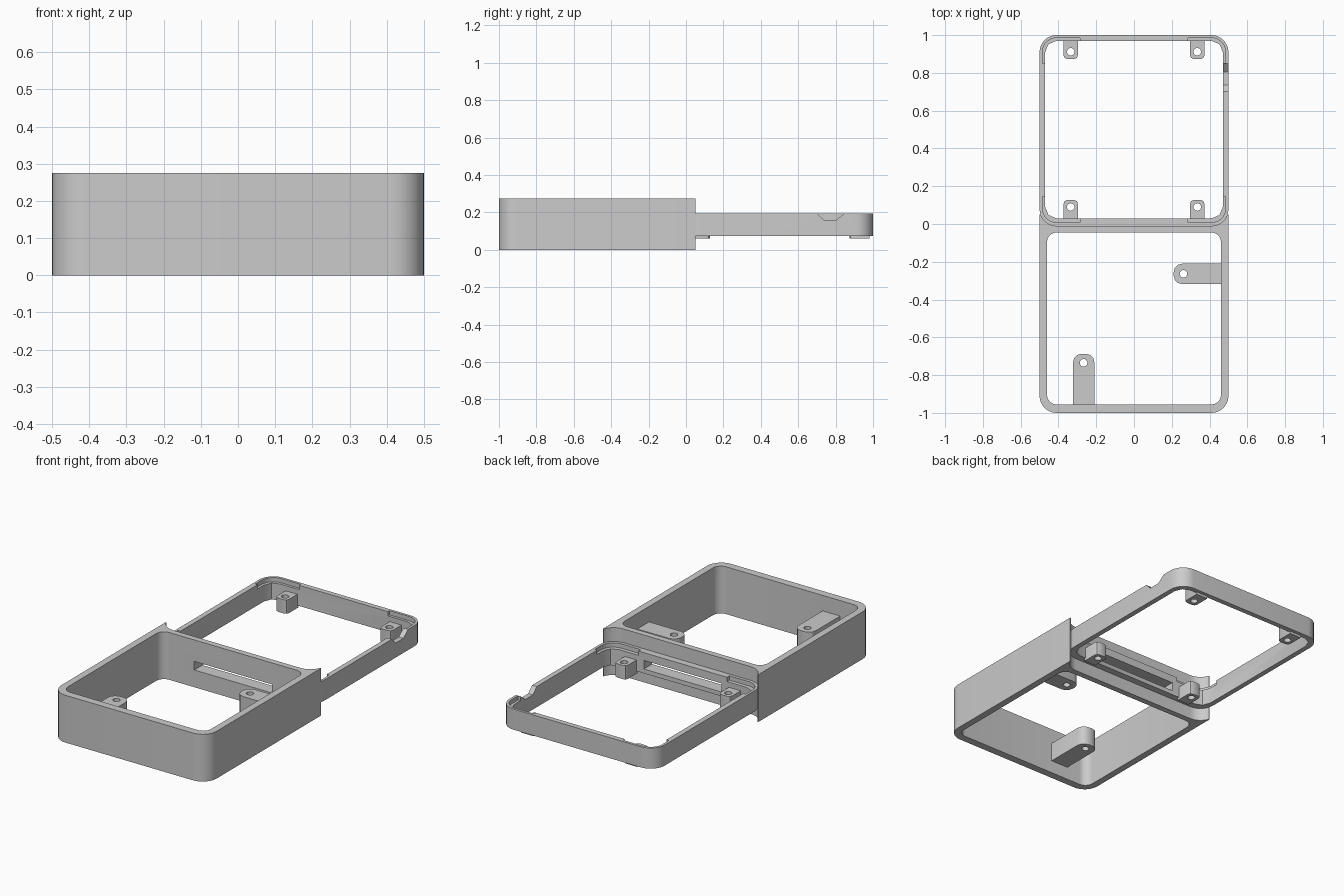
import bpy, bmesh, math

cube = bpy.data.objects.get("Cube")
if cube:
    bpy.data.objects.remove(cube, do_unlink=True)

grey = bpy.data.materials.new("matte_grey")
grey.use_nodes = True
grey.diffuse_color = (0.6, 0.6, 0.6, 1)
grey.node_tree.nodes["Principled BSDF"].inputs["Base Color"].default_value = (0.6, 0.6, 0.6, 1)


def rounded(x0, x1, y0, y1, radii, seg=8):
    """Rectangle outline; radii run front-left, front-right, back-right, back-left on the page."""
    pts = []
    corners = [(x0, y0, 1, 1), (x1, y0, -1, 1), (x1, y1, -1, -1), (x0, y1, 1, -1)]
    for i, ((x, y, sx, sy), r) in enumerate(zip(corners, radii)):
        if r == 0:
            pts.append((x, y))
            continue
        for k in range(seg + 1):
            a = math.pi + (i + k / seg) * math.pi / 2
            pts.append((x + sx * r + r * math.cos(a), y + sy * r + r * math.sin(a)))
    return pts


def circle(x, y, r, n=20):
    return [(x + r * math.cos(2 * math.pi * k / n), y + r * math.sin(2 * math.pi * k / n))
            for k in range(n)]


def prism(name, outline, z0, z1):
    bm = bmesh.new()
    base = bm.faces.new([bm.verts.new((x, y, z0)) for x, y in outline])
    top = bmesh.ops.extrude_face_region(bm, geom=[base])["geom"]
    bmesh.ops.translate(bm, vec=(0, 0, z1 - z0),
                        verts=[v for v in top if isinstance(v, bmesh.types.BMVert)])
    bmesh.ops.recalc_face_normals(bm, faces=bm.faces)
    mesh = bpy.data.meshes.new(name)
    bm.to_mesh(mesh)
    bm.free()
    ob = bpy.data.objects.new(name, mesh)
    bpy.context.collection.objects.link(ob)
    mesh.materials.append(grey)
    return ob


def boolean(ob, tool, operation="DIFFERENCE"):
    mod = ob.modifiers.new(operation.lower(), "BOOLEAN")
    mod.operation, mod.object, mod.solver = operation, tool, "EXACT"
    bpy.context.view_layer.objects.active = ob
    bpy.ops.object.modifier_apply(modifier=mod.name)
    bpy.data.objects.remove(tool, do_unlink=True)


def smooth(ob):
    bpy.ops.object.select_all(action="DESELECT")
    ob.select_set(True)
    bpy.context.view_layer.objects.active = ob
    bpy.ops.object.shade_smooth_by_angle(angle=math.radians(30))


def box(x0, x1, y0, y1, z0, z1):
    return prism("cutter", rounded(x0, x1, y0, y1, [0] * 4), z0, z1)


R = 0.09
frame_outline = rounded(-0.5, 0.5, -0.01, 1, [R] * 4)


def connector_slot():
    return box(-0.25, 0.25, -0.1, 0.08, 0.1, 0.15)


# Tall front housing, its back hollowed to receive the rear frame
housing = prism("front_housing", rounded(-0.5, 0.5, -1, 0.05, [R, R, 0, 0]), 0, 0.275)
boolean(housing, prism("cutter", rounded(-0.46, 0.46, -0.955, -0.045, [0.05] * 4), -0.1, 0.4))
boolean(housing, prism("cutter", frame_outline, -0.1, 0.4))
boolean(housing, connector_slot())
smooth(housing)

# Low rear frame with bevelled inner corners
frame = prism("rear_frame", frame_outline, 0.075, 0.195)
boolean(frame, prism("cutter", rounded(-0.47, 0.47, 0.03, 0.97, [0.06] * 4, 2), 0, 0.4))
boolean(frame, connector_slot())

# Ledges recessed into the frame's four corners
for x0, x1 in ((-0.6, -0.285), (0.285, 0.6)):
    for y0, y1 in ((-0.1, 0.145), (0.85, 1.1)):
        ledge = prism("cutter", rounded(-0.485, 0.485, 0.008, 0.985, [0.075] * 4), 0.17, 0.3)
        boolean(ledge, box(x0, x1, y0, y1, 0.1, 0.4), "INTERSECT")
        boolean(frame, ledge)

# Sloped notch in the left wall
notch = box(0.4, 0.6, 0.7, 0.85, 0.16, 0.196)
for v in notch.data.vertices:
    if v.co.z < 0.17:
        v.co.y += 0.035 if v.co.y < 0.77 else -0.045
boolean(frame, notch)
smooth(frame)


def lug(name, outline, hole, z0, z1):
    ob = prism(name, outline, z0, z1)
    boolean(ob, prism("cutter", circle(*hole, 0.02), z0 - 0.1, z1 + 0.1))
    smooth(ob)


# Screw lugs on the rear frame
for side, sx in (("left", 1), ("right", -1)):
    x = 0.335 * sx
    lug("front_lug_" + side, rounded(x - 0.038, x + 0.038, 0.02, 0.127, [0, 0, 0.02, 0.02], 2),
        (x, 0.09), 0.06, 0.14)
    lug("back_lug_" + side, rounded(x - 0.038, x + 0.038, 0.873, 0.98, [0.02, 0.02, 0, 0], 2),
        (x, 0.912), 0.06, 0.14)

# Long mounting arms inside the housing
lug("front_arm", rounded(-0.323, -0.21, -0.97, -0.687, [0, 0, 0.045, 0.045], 3),
    (-0.267, -0.735), 0.075, 0.185)
lug("left_arm", rounded(0.21, 0.475, -0.318, -0.21, [0.045, 0, 0, 0.045], 3),
    (0.262, -0.264), 0.075, 0.185)
